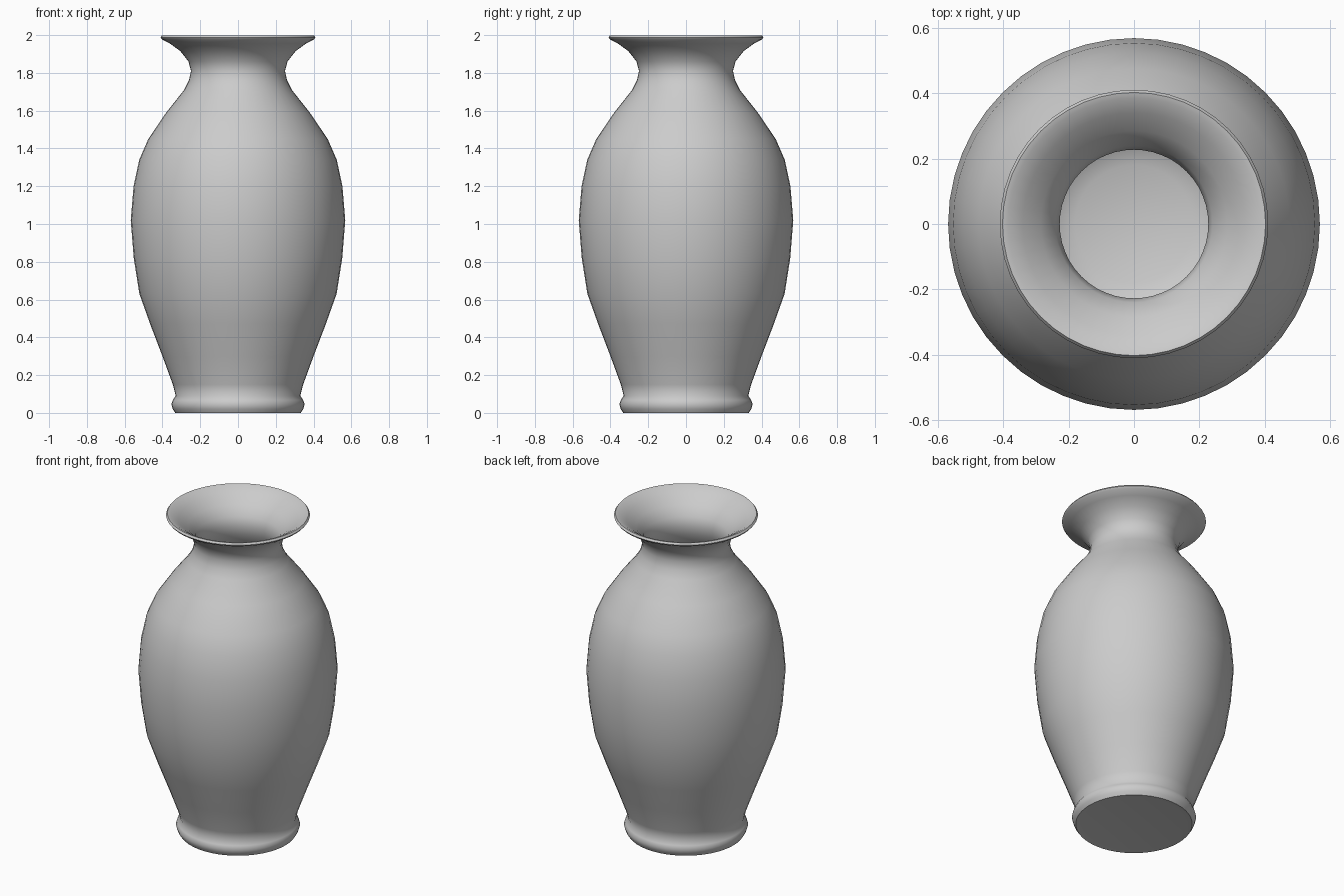
import bpy, bmesh, math

SIDES = 48

# Profile (radius, height): outside from foot to lip, then back down inside
outer = [(0, 0.006), (0.30, 0.004), (0.332, 0.0), (0.345, 0.02), (0.353, 0.045),
         (0.345, 0.068), (0.33, 0.09), (0.345, 0.15), (0.40, 0.30), (0.465, 0.47),
         (0.522, 0.63), (0.552, 0.82), (0.568, 1.02), (0.553, 1.2), (0.523, 1.34),
         (0.475, 1.45), (0.38, 1.59), (0.285, 1.71), (0.26, 1.76), (0.249, 1.81),
         (0.262, 1.86), (0.305, 1.915), (0.36, 1.955), (0.402, 1.977), (0.41, 1.988)]
inner = [(0.402, 1.999), (0.385, 1.995), (0.34, 1.965), (0.285, 1.92), (0.24, 1.865),
         (0.227, 1.81), (0.238, 1.755), (0.262, 1.70), (0.355, 1.58), (0.448, 1.44),
         (0.495, 1.33), (0.525, 1.2), (0.54, 1.02), (0.524, 0.82), (0.494, 0.63),
         (0.437, 0.47), (0.37, 0.30), (0.315, 0.16), (0.27, 0.095), (0.18, 0.065), (0, 0.05)]


def lathe(name, profile, sides):
    bm = bmesh.new()
    verts = [bm.verts.new((r, 0, z)) for r, z in profile]
    edges = [bm.edges.new(pair) for pair in zip(verts, verts[1:])]
    bmesh.ops.spin(bm, geom=verts + edges, cent=(0, 0, 0), axis=(0, 0, 1),
                   angle=2 * math.pi, steps=sides, use_duplicate=False)
    bmesh.ops.remove_doubles(bm, verts=bm.verts, dist=0.0005)
    bmesh.ops.recalc_face_normals(bm, faces=bm.faces)
    mesh = bpy.data.meshes.new(name)
    bm.to_mesh(mesh)
    bm.free()
    obj = bpy.data.objects.new(name, mesh)
    bpy.context.collection.objects.link(obj)
    return obj


# Hollow vase body with foot ring and flared lip
vase = lathe("vase", outer + inner, SIDES)
bpy.context.view_layer.objects.active = vase
vase.select_set(True)
bpy.ops.object.shade_smooth_by_angle(angle=math.radians(60))
